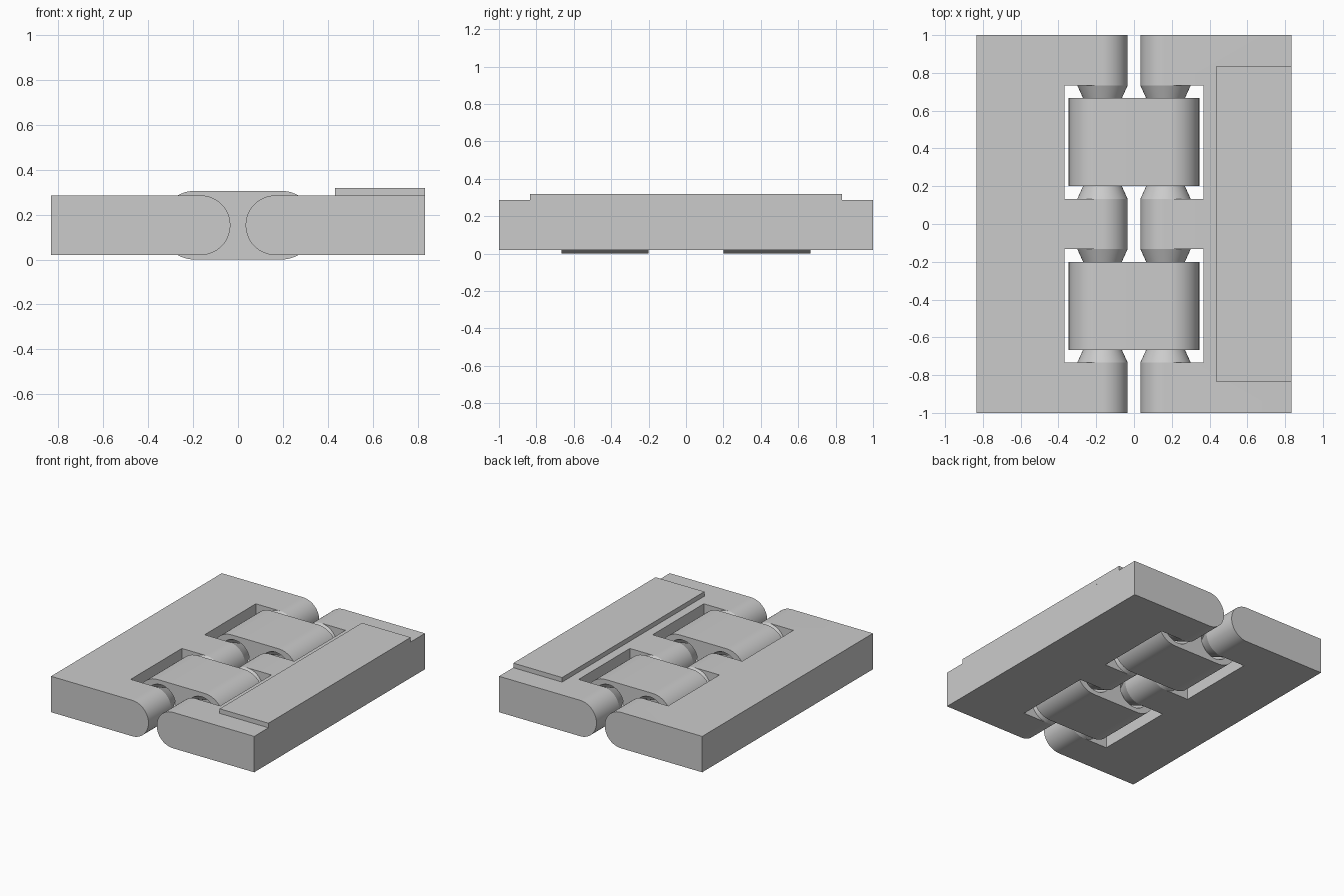
import bpy, bmesh, math
from mathutils import Matrix, Vector

if "Cube" in bpy.data.objects:
    bpy.data.objects.remove(bpy.data.objects["Cube"], do_unlink=True)

grey = bpy.data.materials.new("plain grey")
grey.use_nodes = True
grey.diffuse_color = (0.6, 0.6, 0.6, 1)
grey.node_tree.nodes["Principled BSDF"].inputs["Base Color"].default_value = grey.diffuse_color

MID = 0.153            # height of the hinge axes
PIN_X = 0.167          # distance of each axis from the centre
KNUCKLE_R = 0.133
LINK_Y = 0.433         # centre of each link along the hinge
LINK_HALF = 0.233
GAP_HALF = 0.3


def make_object(name, bm):
    bmesh.ops.recalc_face_normals(bm, faces=bm.faces)
    mesh = bpy.data.meshes.new(name)
    bm.to_mesh(mesh)
    bm.free()
    mesh.materials.append(grey)
    ob = bpy.data.objects.new(name, mesh)
    bpy.context.collection.objects.link(ob)
    return ob


def box(name, low, high):
    bm = bmesh.new()
    bmesh.ops.create_cube(bm, size=1)
    low, high = Vector(low), Vector(high)
    for v in bm.verts:
        v.co = (low + high) / 2 + v.co * (high - low)
    return make_object(name, bm)


def extrude_y(name, outline, y0, y1):
    bm = bmesh.new()
    face = bm.faces.new([bm.verts.new((x, y0, z)) for x, z in outline])
    new = bmesh.ops.extrude_face_region(bm, geom=[face])["geom"]
    bmesh.ops.translate(bm, vec=(0, y1 - y0, 0),
                        verts=[g for g in new if isinstance(g, bmesh.types.BMVert)])
    return make_object(name, bm)


def half_round(cx, radius, side, steps=32):
    return [(cx + side * radius * math.cos(a), MID + side * radius * math.sin(a))
            for a in (math.pi * (i / steps - 0.5) for i in range(steps + 1))]


def cone_y(name, x, y, direction, r0, r1, length):
    bm = bmesh.new()
    bmesh.ops.create_cone(bm, cap_ends=True, segments=64, radius1=r0, radius2=r1, depth=length)
    turn = Matrix.Rotation(-direction * math.pi / 2, 4, "X")
    place = Matrix.Translation((x, y + direction * length / 2, MID))
    bmesh.ops.transform(bm, matrix=place @ turn, verts=bm.verts)
    return make_object(name, bm)


def cut(ob, cutter):
    mod = ob.modifiers.new("cut", "BOOLEAN")
    mod.operation = "DIFFERENCE"
    mod.solver = "EXACT"
    mod.object = cutter
    cutter.hide_render = True
    cutter.hide_set(True)


def apply_and_smooth(ob):
    # Bake the cuts, then drop the cutters
    bpy.ops.object.select_all(action="DESELECT")
    ob.select_set(True)
    bpy.context.view_layer.objects.active = ob
    for mod in list(ob.modifiers):
        cutter = mod.object
        bpy.ops.object.modifier_apply(modifier=mod.name)
        bpy.data.objects.remove(cutter, do_unlink=True)
    bpy.ops.object.shade_smooth_by_angle(angle=math.radians(30))


# Two leaves with rounded inner edges, notched for the links
for side, label in ((-1, "right"), (1, "left")):
    outline = half_round(side * PIN_X, KNUCKLE_R, -side)
    outline += [(side * 0.833, outline[-1][1]), (side * 0.833, outline[0][1])]
    leaf = extrude_y(label + "_leaf", outline, -1, 1)
    for y in (-LINK_Y, LINK_Y):
        xs = sorted((0, side * 0.367))
        cut(leaf, box("notch_cutter", (xs[0], y - GAP_HALF, -0.1), (xs[1], y + GAP_HALF, 0.5)))
    apply_and_smooth(leaf)

    # Tapered pivot pins reaching into the links
    for y in (-LINK_Y, LINK_Y):
        for d in (-1, 1):
            pin = cone_y(label + "_pivot_pin", side * PIN_X, y - d * GAP_HALF, d,
                         KNUCKLE_R, 0.038, 0.21)
            apply_and_smooth(pin)

# Two links with rounded ends and tapered sockets
for y, label in ((-LINK_Y, "front"), (LINK_Y, "back")):
    outline = half_round(0.193, 0.153, 1) + half_round(-0.193, 0.153, -1)
    link = extrude_y(label + "_link", outline, y - LINK_HALF, y + LINK_HALF)
    for x in (-PIN_X, PIN_X):
        for d in (-1, 1):
            cut(link, cone_y("socket_cutter", x, y - d * (LINK_HALF + 0.02), d, 0.13, 0.045, 0.19))
    apply_and_smooth(link)

# Raised pad on the left leaf
box("raised_pad", (0.433, -0.833, 0.28), (0.833, 0.833, 0.32))
